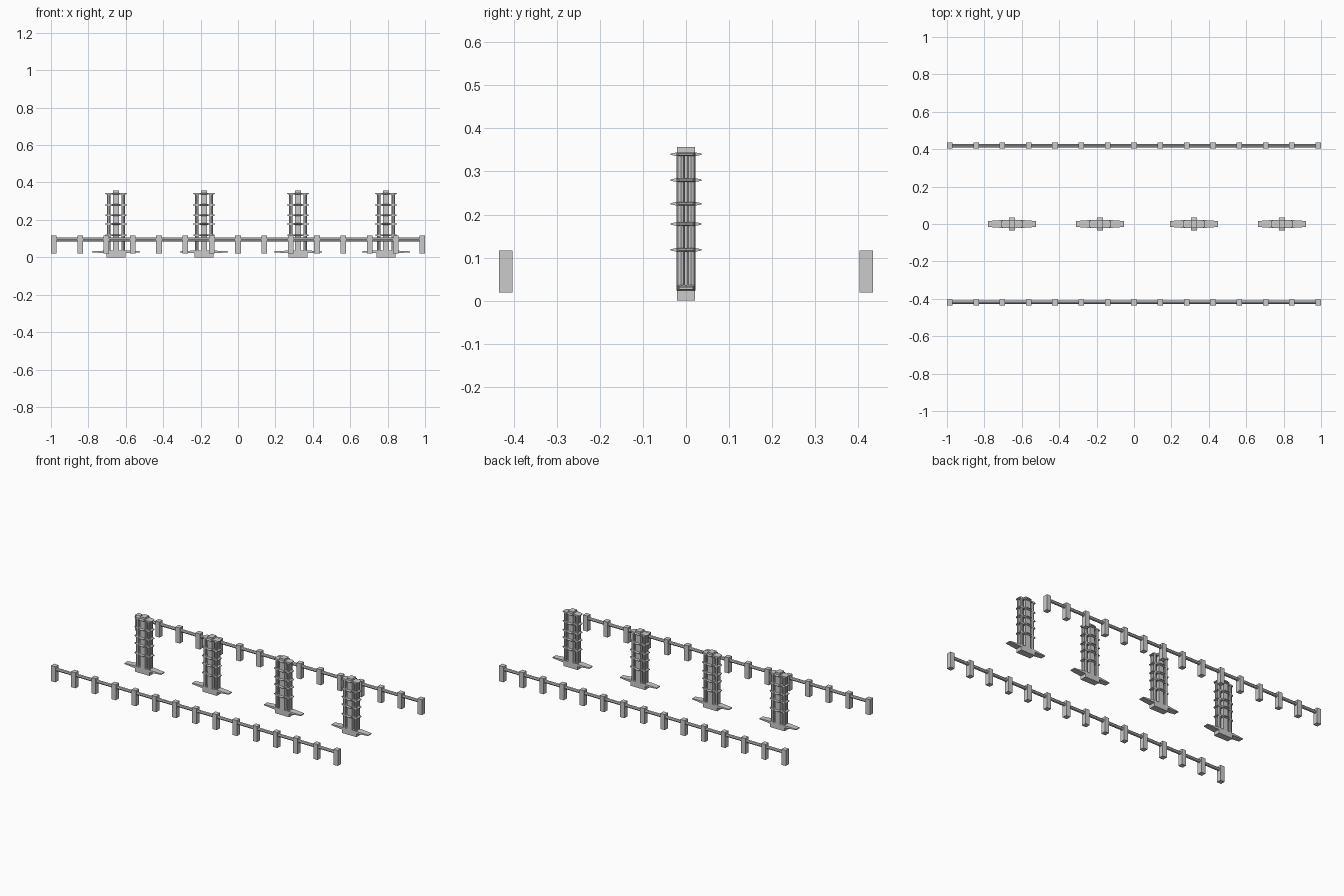
import bpy, bmesh, math
from mathutils import Vector, Matrix

if "Cube" in bpy.data.objects:
    bpy.data.objects.remove(bpy.data.objects["Cube"])


def make(name, bm):
    bmesh.ops.recalc_face_normals(bm, faces=bm.faces[:])
    me = bpy.data.meshes.new(name)
    bm.to_mesh(me)
    bm.free()
    ob = bpy.data.objects.new(name, me)
    bpy.context.collection.objects.link(ob)
    return ob


def add_box(bm, lo, hi):
    lo, hi = Vector(lo), Vector(hi)
    size = hi - lo
    m = Matrix.Translation((lo + hi) / 2) @ Matrix.Diagonal((*size, 1))
    bmesh.ops.create_cube(bm, size=1, matrix=m)


def add_rod(bm, centre, radius, length, sides, rot=Matrix()):
    bmesh.ops.create_cone(bm, cap_ends=True, segments=sides, radius1=radius,
                          radius2=radius, depth=length,
                          matrix=Matrix.Translation(centre) @ rot)


def add_tapered(bm, centre, stations, along_y=False):
    """Bar swept through (position, half width, half thickness) stations."""
    rings = []
    for p, w, t in stations:
        ring = []
        for a, b in ((-w, -t), (w, -t), (w, t), (-w, t)):
            off = Vector((a, p, b)) if along_y else Vector((p, a, b))
            ring.append(bm.verts.new(Vector(centre) + off))
        rings.append(ring)
    for r, s in zip(rings, rings[1:]):
        for i in range(4):
            j = (i + 1) % 4
            bm.faces.new((r[i], r[j], s[j], s[i]))
    bm.faces.new(rings[0])
    bm.faces.new(rings[-1])


def mirrored(outer, inner):
    (p, w, t), (q, v, u) = outer, inner
    return [(-p, w, t), (-q, v, u), (q, v, u), (p, w, t)]


# Fences: posts and round rails along both long sides
for side, y in (("front", -0.419), ("back", 0.419)):
    bm = bmesh.new()
    for i in range(15):
        x = -0.985 + i * 1.97 / 14
        add_box(bm, (x - 0.015, y - 0.0155, 0.019), (x + 0.015, y + 0.0155, 0.117))
    make(side + "_fence_posts", bm)
    bm = bmesh.new()
    add_rod(bm, (0, y, 0.095), 0.01, 1.97, 8, Matrix.Rotation(math.pi / 2, 4, 'Y'))
    make(side + "_fence_rail", bm)

# Towers down the middle
for n, x in enumerate((-0.652, -0.182, 0.321, 0.791), 1):
    # Foot block with long thin tapering arms
    bm = bmesh.new()
    add_box(bm, (x - 0.05, -0.021, 0), (x + 0.05, 0.021, 0.03))
    add_tapered(bm, (x, 0, 0.029),
                mirrored((0.128, 0.016, 0.003), (0.055, 0.021, 0.007)))
    make(f"tower_{n}_foot", bm)

    # Central pillar
    bm = bmesh.new()
    add_box(bm, (x - 0.017, -0.021, 0.01), (x + 0.017, 0.021, 0.357))
    make(f"tower_{n}_pillar", bm)

    # Slim corner columns
    bm = bmesh.new()
    for sx in (-1, 1):
        for sy in (-1, 1):
            add_rod(bm, (x + sx * 0.039, sy * 0.012, 0.183), 0.0095, 0.32, 8)
    make(f"tower_{n}_columns", bm)

    # Cross-shaped shelves with tapered tips
    bm = bmesh.new()
    for z in (0.118, 0.178, 0.225, 0.28, 0.34):
        add_tapered(bm, (x, 0, z),
                    mirrored((0.058, 0.016, 0.002), (0.045, 0.021, 0.0045)))
        add_tapered(bm, (x, 0, z),
                    mirrored((0.036, 0.015, 0.0015), (0.02, 0.018, 0.0045)), True)
    make(f"tower_{n}_shelves", bm)
